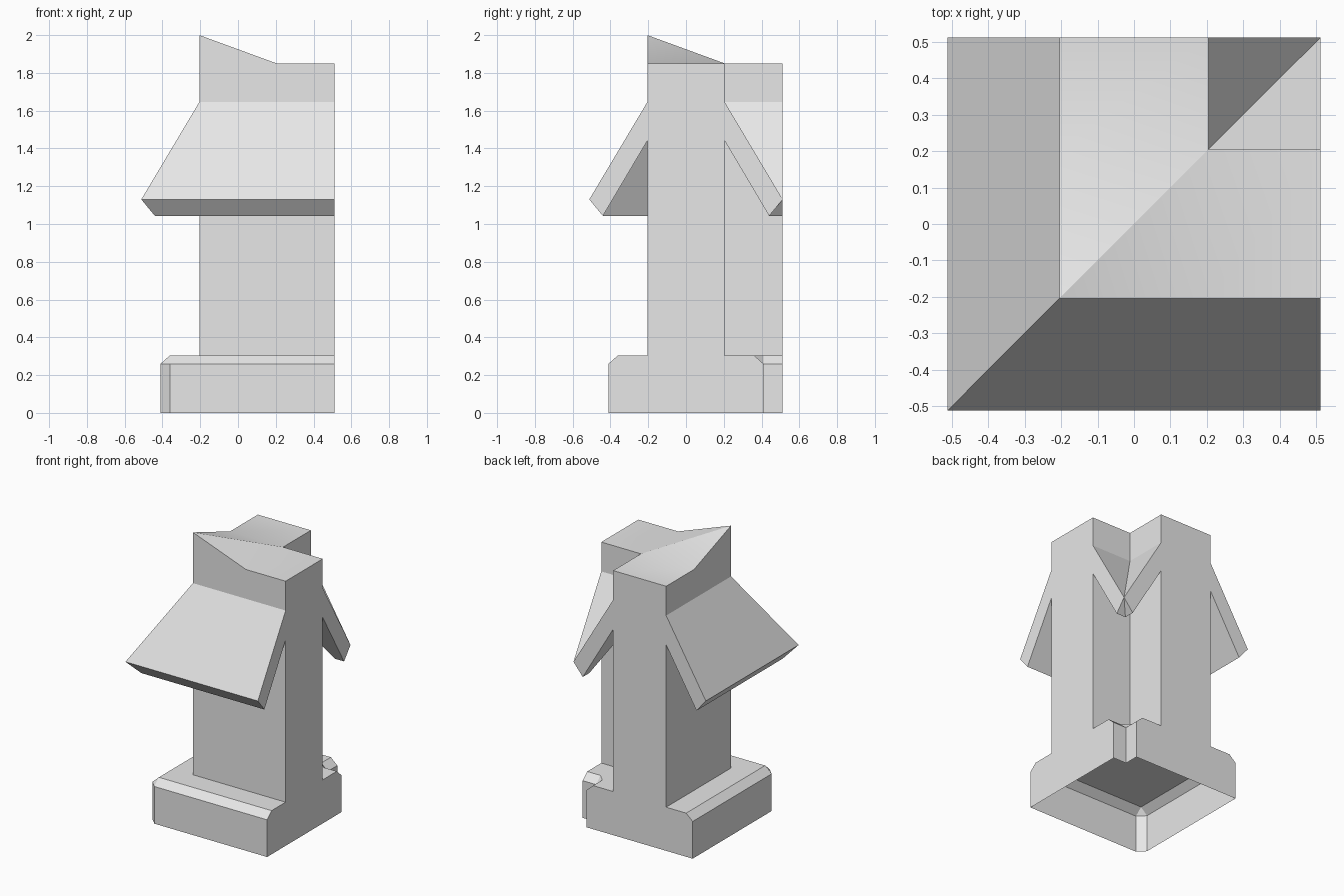
import bpy, bmesh, math

cube = bpy.data.objects.get("Cube")
if cube:
    bpy.data.objects.remove(cube, do_unlink=True)

END = 0.512      # where both arms of the corner stop
HALF = 0.205     # half thickness of the wall
TOP, PEAK = 1.85, 2.0
LEDGE = 0.305

stone = bpy.data.materials.new("grey_stone")
stone.use_nodes = True
GREY = (0.8, 0.8, 0.8, 1)
stone.diffuse_color = GREY
stone.node_tree.nodes["Principled BSDF"].inputs["Base Color"].default_value = GREY


def face(bm, points):
    """Add a face, skipping repeated points."""
    unique = [p for i, p in enumerate(points) if p not in points[:i]]
    if len(unique) > 2:
        bm.faces.new([bm.verts.new(p) for p in unique])


def finish(bm, name):
    bmesh.ops.remove_doubles(bm, verts=bm.verts, dist=0.0005)
    bmesh.ops.recalc_face_normals(bm, faces=bm.faces)
    mesh = bpy.data.meshes.new(name)
    bm.to_mesh(mesh)
    bm.free()
    mesh.materials.append(stone)
    obj = bpy.data.objects.new(name, mesh)
    bpy.context.collection.objects.link(obj)
    bpy.ops.object.select_all(action='DESELECT')
    obj.select_set(True)
    bpy.context.view_layer.objects.active = obj
    bpy.ops.object.shade_smooth_by_angle(angle=math.radians(25))


def swap(points):
    """Mirror points across the diagonal, from one arm to the other."""
    return [(y, x, z) for x, y, z in points]


# Wall with sloping eaves: one half section, mirrored, swept round the corner
half = [(HALF, LEDGE), (HALF, 1.44), (0.44, 1.043), (END, 1.13),
        (HALF, 1.645), (HALF, TOP)]
section = [(-o, z) for o, z in half] + half[::-1]
bm = bmesh.new()
end_cap = [(END, o, z) for o, z in section]
face(bm, end_cap)
face(bm, swap(end_cap))
for (o1, z1), (o2, z2) in zip(section, section[1:]):
    if z1 == z2:
        continue                      # the top is built below
    strip = [(END, o1, z1), (END, o2, z2), (o2, o2, z2), (o1, o1, z1)]
    face(bm, strip)
    face(bm, swap(strip))

# Top: flat along the arms, rising to a peak at the outer corner
peak = (-HALF, -HALF, PEAK)
corner = (-HALF, -HALF, TOP)
outer, inner = (HALF, -HALF, TOP), (HALF, HALF, TOP)
for part in ([peak, outer, inner],
             [outer, (END, -HALF, TOP), (END, HALF, TOP), inner],
             [corner, outer, peak]):
    face(bm, part)
    face(bm, swap(part))
finish(bm, "corner_wall")

# Base: hollow plinth, chamfered along the top and at the corners
W, C = 0.41, 0.36
foot = [(-C, -W), (END, -W), (END, W), (W, W)]
foot += [(y, x) for x, y in reversed(foot)]
rim = [(-C, -C), (END, -C), (END, C), (W, C)]
rim += [(y, x) for x, y in reversed(rim)]
levels = [[(x, y, z) for x, y in ring]
          for ring, z in ((foot, 0), (foot, 0.26), (rim, LEDGE))]
bm = bmesh.new()
for low, high in zip(levels, levels[1:]):
    for i in range(len(low)):
        j = (i + 1) % len(low)
        face(bm, [low[i], low[j], high[j], high[i]])
face(bm, levels[2])
finish(bm, "plinth")
